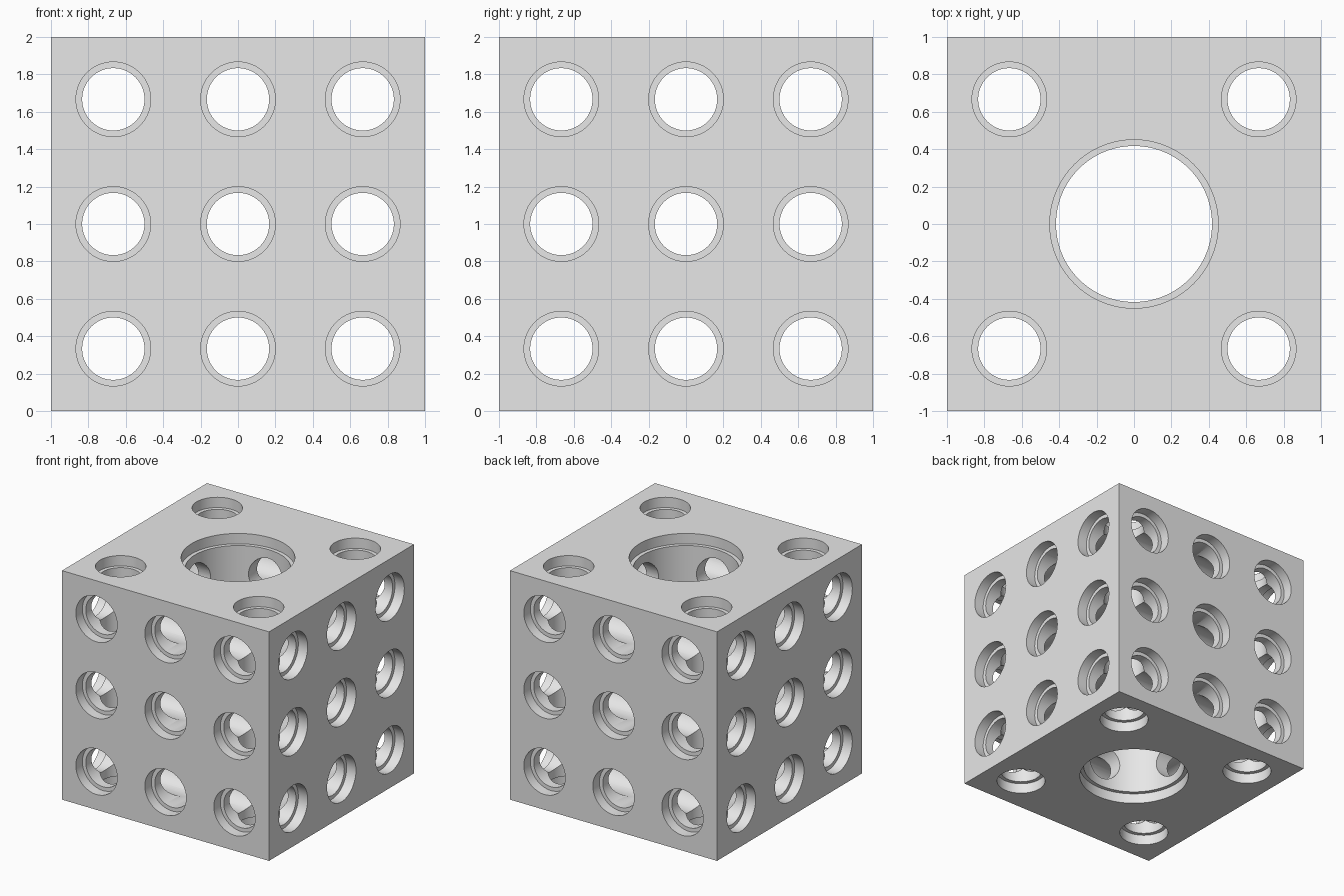
import bpy
import bmesh
from math import cos, sin, tau
from mathutils import Matrix, Vector

old = bpy.data.objects.get("Cube")
if old:
    bpy.data.objects.remove(old, do_unlink=True)

HALF = 1.0          # half of the block's side
PITCH = 2 / 3       # hole spacing
SMALL = 1 / 6       # small bore radius
LARGE = 0.417       # central bore radius
LIP = 0.033         # extra radius of the counterbores
DEPTH = 0.09        # counterbore depth
OVER = 0.1          # cutter overshoot
CENTRE = Vector((0, 0, HALF))

grey = bpy.data.materials.new("light grey")
grey.use_nodes = True
grey.diffuse_color = (0.8, 0.8, 0.8, 1)
grey.node_tree.nodes["Principled BSDF"].inputs["Base Color"].default_value = (0.8, 0.8, 0.8, 1)


def stepped_bore(bm, u, v, radius, sides, matrix):
    """Add a closed bore along local z with a wider recess at both ends."""
    end, step = HALF + OVER, HALF - DEPTH
    wide = radius + LIP
    profile = [(wide, -end), (wide, -step), (radius, -step),
               (radius, step), (wide, step), (wide, end)]
    rings = []
    for r, h in profile:
        rings.append([bm.verts.new(matrix @ Vector((u + r * cos(tau * i / sides),
                                                    v + r * sin(tau * i / sides), h)))
                      for i in range(sides)])
    for low, high in zip(rings, rings[1:]):
        for i in range(sides):
            j = (i + 1) % sides
            bm.faces.new((low[i], low[j], high[j], high[i]))
    bm.faces.new(rings[0][::-1])
    bm.faces.new(rings[-1])


def make_object(name, bm):
    bmesh.ops.recalc_face_normals(bm, faces=bm.faces[:])
    mesh = bpy.data.meshes.new(name)
    bm.to_mesh(mesh)
    bm.free()
    obj = bpy.data.objects.new(name, mesh)
    bpy.context.collection.objects.link(obj)
    return obj


# Solid block
bm = bmesh.new()
bmesh.ops.create_cube(bm, size=2 * HALF, matrix=Matrix.Translation(CENTRE))
block = make_object("drilled_block", bm)
block.data.materials.append(grey)

# Bore layouts: a full grid on the sides, corners and a large centre on top
grid = [(i * PITCH, j * PITCH, SMALL, 64) for i in (-1, 0, 1) for j in (-1, 0, 1)]
vertical = [b for b in grid if b[0] and b[1]] + [(0, 0, LARGE, 128)]
move = Matrix.Translation(CENTRE)
layouts = {
    "vertical_bores": (vertical, move),
    "side_bores": (grid, move @ Matrix.Rotation(tau / 4, 4, "Y")),
    "front_bores": (grid, move @ Matrix.Rotation(tau / 4, 4, "X")),
}

# Cut each set of bores through the block
bpy.ops.object.select_all(action="DESELECT")
block.select_set(True)
bpy.context.view_layer.objects.active = block
for name, (bores, matrix) in layouts.items():
    bm = bmesh.new()
    for u, v, radius, sides in bores:
        stepped_bore(bm, u, v, radius, sides, matrix)
    cutter = make_object(name, bm)
    cutter.data.materials.append(grey)
    cutter.hide_render = True
    mod = block.modifiers.new(name, "BOOLEAN")
    mod.operation = "DIFFERENCE"
    mod.solver = "EXACT"
    mod.object = cutter
    bpy.ops.object.modifier_apply(modifier=mod.name)
    bpy.data.objects.remove(cutter, do_unlink=True)

# Smooth bore walls, crisp rims
bpy.ops.object.shade_smooth_by_angle(angle=tau / 12)
